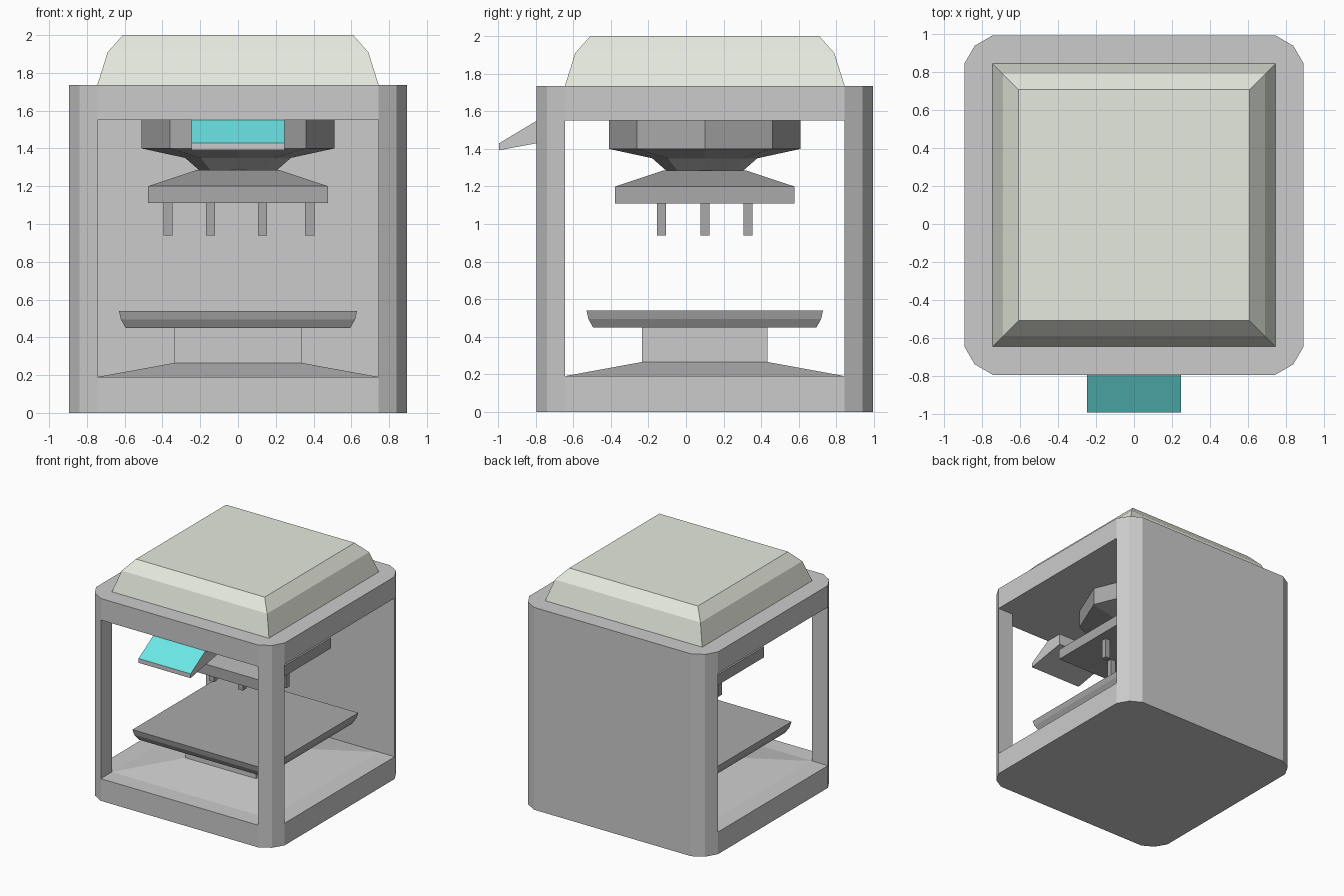
import bpy, bmesh, math

if "Cube" in bpy.data.objects:
    bpy.data.objects.remove(bpy.data.objects["Cube"])

CY = 0.1  # the cabinet axis sits slightly behind the origin

def material(name, rgb):
    m = bpy.data.materials.new(name)
    m.diffuse_color = (*rgb, 1)
    m.use_nodes = True
    m.node_tree.nodes["Principled BSDF"].inputs["Base Color"].default_value = m.diffuse_color
    return m

DARK = material("dark_grey", (0.4, 0.4, 0.4))
LID = material("pale_green", (0.79, 0.82, 0.73))
CYAN = material("cyan", (0.15, 0.8, 0.8))

def loft(name, rings, mat=None):
    """Skin a stack of equal-length point rings and cap both ends."""
    bm = bmesh.new()
    loops = [[bm.verts.new(p) for p in ring] for ring in rings]
    n = len(loops[0])
    for a, b in zip(loops, loops[1:]):
        for i in range(n):
            j = (i + 1) % n
            bm.faces.new((a[i], a[j], b[j], b[i]))
    bm.faces.new(loops[0])
    bm.faces.new(loops[-1])
    bmesh.ops.recalc_face_normals(bm, faces=bm.faces)
    mesh = bpy.data.meshes.new(name)
    bm.to_mesh(mesh)
    bm.free()
    ob = bpy.data.objects.new(name, mesh)
    bpy.context.collection.objects.link(ob)
    if mat:
        mesh.materials.append(mat)
    return ob

def square(h, z, x=0, y=CY):
    return [(x + sx * h, y + sy * h, z) for sx, sy in ((-1, -1), (1, -1), (1, 1), (-1, 1))]

def octagon(r, z):
    return [(r * math.cos(k * math.pi / 4), CY + r * math.sin(k * math.pi / 4), z) for k in range(8)]

def prism(name, outline, z0, z1):
    return loft(name, [[(x, y, z) for x, y in outline] for z in (z0, z1)])

# cabinet: rounded block, open at the front and both sides
corner = [(0.895, 0.745), (0.84, 0.84), (0.745, 0.895)]
outline = []
for sx, sy in ((1, 1), (-1, 1), (-1, -1), (1, -1)):
    pts = corner if sx * sy > 0 else corner[::-1]
    outline += [(sx * x, CY + sy * y) for x, y in pts]
cabinet = prism("cabinet", outline, 0, 1.735)
cutter = prism("opening_cutter", [(-1.2, -0.645), (-0.745, -0.645), (-0.745, -1.2), (0.745, -1.2),
                                  (0.745, -0.645), (1.2, -0.645), (1.2, 0.845), (-1.2, 0.845)], 0.19, 1.55)
cutter.hide_render = True
mod = cabinet.modifiers.new("openings", 'BOOLEAN')
mod.operation, mod.solver, mod.object = 'DIFFERENCE', 'EXACT', cutter
bpy.context.view_layer.objects.active = cabinet
bpy.ops.object.modifier_apply(modifier=mod.name)
bpy.data.objects.remove(cutter)

# lid
loft("lid", [square(0.745, 1.735), square(0.69, 1.91), square(0.61, 2.0)], LID)

# sloped floor with pedestal, and the bed on top of it
loft("pedestal", [square(0.745, 0.19), square(0.335, 0.265), square(0.335, 0.46)])
loft("bed", [square(0.595, 0.45), square(0.62, 0.495), square(0.63, 0.54)], DARK)

# hanging head: octagonal mount, square tool plate, six pins
loft("head_mount", [octagon(0.51, 1.55), octagon(0.51, 1.4), octagon(0.28, 1.35), octagon(0.2, 1.28)], DARK)
loft("tool_plate", [square(0.22, 1.285), square(0.477, 1.2), square(0.477, 1.11)], DARK)
for i, (x, dy) in enumerate([(-0.37, 0), (0.38, 0), (-0.145, -0.23), (0.13, -0.23),
                             (-0.145, 0.23), (0.13, 0.23)]):
    loft(f"pin_{i + 1}", [square(0.024, z, x, CY + dy) for z in (0.94, 1.12)], DARK)

# control panel wedge with a cyan screen on its slope
profile = [(-0.795, 1.55), (-0.995, 1.43), (-0.995, 1.393), (-0.795, 1.43), (-0.645, 1.455), (-0.645, 1.55)]
panel = loft("control_panel", [[(x, y, z) for y, z in profile] for x in (-0.247, 0.247)])
panel.data.materials.append(material("panel_grey", (0.8, 0.8, 0.8)))
panel.data.materials.append(CYAN)
for f in panel.data.polygons:
    if f.normal.y < -0.3 and f.normal.z > 0.3:
        f.material_index = 1
